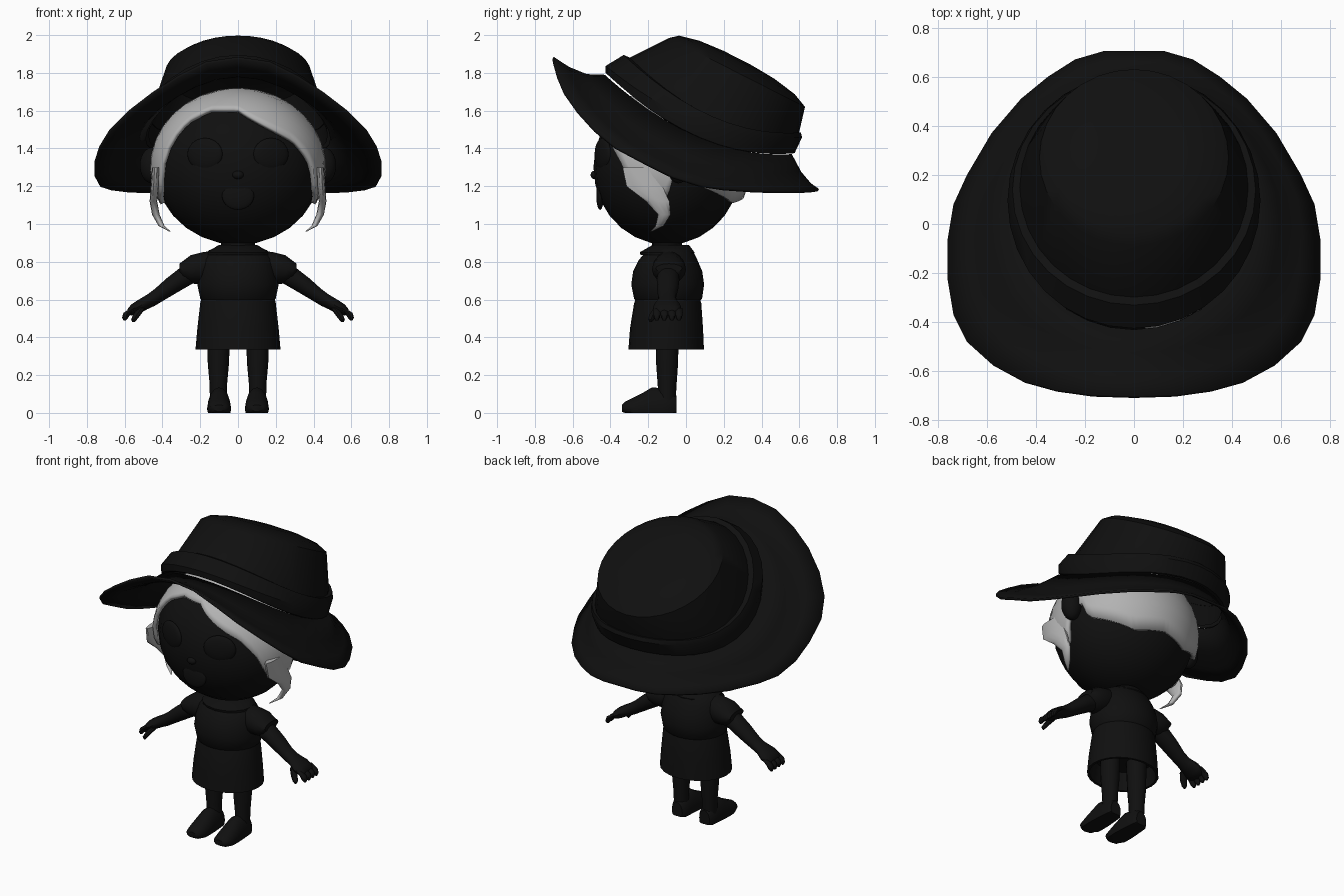
import bpy, bmesh, math
from mathutils import Matrix, Vector


def material(name, value):
    m = bpy.data.materials.new(name)
    m.diffuse_color = (value, value, value, 1)
    return m


DARK = material("matte black", 0.005)
HAIR = material("light grey", 0.45)


def finish(name, bm, mat, angle=40, thickness=0):
    bmesh.ops.recalc_face_normals(bm, faces=bm.faces)
    me = bpy.data.meshes.new(name)
    bm.to_mesh(me)
    bm.free()
    me.materials.append(mat)
    ob = bpy.data.objects.new(name, me)
    bpy.context.collection.objects.link(ob)
    bpy.ops.object.select_all(action='DESELECT')
    ob.select_set(True)
    bpy.context.view_layer.objects.active = ob
    bpy.ops.object.shade_smooth_by_angle(angle=math.radians(angle))
    if thickness:
        mod = ob.modifiers.new("thickness", 'SOLIDIFY')
        mod.thickness = thickness
        mod.offset = -1
    return ob


def skin(rings, caps=(True, True)):
    """Bridge closed rings of points into one surface."""
    bm = bmesh.new()
    vs = [[bm.verts.new(p) for p in r] for r in rings]
    n = len(vs[0])
    for a, b in zip(vs, vs[1:]):
        for i in range(n):
            j = (i + 1) % n
            bm.faces.new((a[i], a[j], b[j], b[i]))
    if caps[0]:
        bm.faces.new(vs[0])
    if caps[1]:
        bm.faces.new(vs[-1])
    return bm


def loft(name, sections, mat=DARK, axis='Z', n=16, floor=False, angle=40):
    """Sections are (x, y, z, radius a, radius b), square to the axis."""
    rings = []
    for x, y, z, a, b in sections:
        ring = []
        for i in range(n):
            t = math.tau * i / n
            u, v = a * math.cos(t), b * math.sin(t)
            p = {'Z': (x + u, y + v, z), 'X': (x, y + u, z + v),
                 'Y': (x + u, y, z + v)}[axis]
            ring.append((p[0], p[1], max(p[2], 0) if floor else p[2]))
        rings.append(ring)
    return finish(name, skin(rings), mat, angle)


def blob(name, loc, radii, turn=0, mat=DARK):
    bm = bmesh.new()
    bmesh.ops.create_uvsphere(bm, u_segments=24, v_segments=14, radius=1)
    m = Matrix.Translation(loc) @ Matrix.Rotation(turn, 4, 'Z') @ Matrix.Diagonal((*radii, 1))
    bmesh.ops.transform(bm, matrix=m, verts=bm.verts)
    return finish(name, bm, mat, 60)


# Head and face
blob("head", (0, -0.1, 1.3), (0.44, 0.39, 0.41))
for s in (1, -1):
    blob("eye", (s * 0.175, -0.44, 1.37), (0.1, 0.025, 0.085), s * 0.38)
    blob("ear", (s * 0.455, -0.04, 1.31), (0.065, 0.06, 0.095))
blob("nose", (0, -0.485, 1.26), (0.03, 0.02, 0.022))
blob("mouth", (0, -0.455, 1.15), (0.085, 0.02, 0.075))

# Hair: a dome whose lower edge follows the hairline, by angle from the front
SIDE = [(66, 1.18), (85, 1.10), (90, 1.12), (96, 1.3), (108, 1.3), (113, 1.2), (152, 1.11), (180, 1.14)]
RIGHT = [(0, 1.61), (20, 1.53), (43, 1.44), (55, 1.34)] + SIDE
LEFT = [(0, 1.61), (29, 1.61), (46, 1.55), (54, 1.45), (60, 1.32)] + SIDE


def hairline(deg):
    table = RIGHT if deg >= 0 else LEFT
    d = abs(deg)
    for (a, za), (b, zb) in zip(table, table[1:]):
        if d <= b:
            return za + (zb - za) * (d - a) / (b - a)
    return table[-1][1]


rings = []
for k in range(11):
    ring = []
    for i in range(90):
        deg = -180 + i * 4
        f = math.radians(deg)
        low = math.acos((hairline(deg) - 1.3) / 0.42)
        t = 0.05 + (low - 0.05) * k / 10
        ring.append((0.465 * math.sin(t) * math.sin(f),
                     -0.1 - 0.44 * math.sin(t) * math.cos(f), 1.3 + 0.42 * math.cos(t)))
    rings.append(ring)
finish("hair", skin(rings, (True, False)), HAIR, 50, 0.025)
for s in (1, -1):
    loft("side_lock", [(s * 0.435, -0.25, 1.3, 0.02, 0.09), (s * 0.44, -0.22, 1.2, 0.022, 0.1),
                       (s * 0.448, -0.15, 1.12, 0.02, 0.065), (s * 0.435, -0.115, 1.05, 0.02, 0.035),
                       (s * 0.405, -0.14, 0.99, 0.016, 0.022), (s * 0.36, -0.185, 0.96, 0.004, 0.004)],
         HAIR, n=10, angle=60)

# Hat crown and band: tilted rings that sag at the sides
N = 32


def hat_ring(yf, zf, yb, zb, half, sag):
    pts = []
    for i in range(N):
        t = math.tau * i / N
        c = math.cos(t)
        f = (1 - c) / 2
        pts.append((half * math.sin(t), yb + (yf - yb) * f,
                    zb + (zf - zb) * f - sag * math.sin(t) ** 2))
    return pts


base = hat_ring(-0.43, 1.79, 0.56, 1.37, 0.5, 0.12)
top = hat_ring(-0.09, 1.985, 0.63, 1.62, 0.385, 0)
centre = Vector((0, 0.27, 1.80))


def dome(scale, lift):
    return [centre.lerp(Vector(p), scale) + Vector((0, 0, lift)) for p in top]


crown = [hat_ring(-0.40, 1.79, 0.55, 1.38, 0.475, 0.12),
         hat_ring(-0.30, 1.88, 0.60, 1.49, 0.465, 0.12), top,
         dome(0.85, 0.04), dome(0.55, 0.068), dome(0.2, 0.08)]
finish("hat_crown", skin(crown, (False, True)), DARK, 35)
band = [hat_ring(-0.41, 1.79, 0.55, 1.38, 0.49, 0.13),
        hat_ring(-0.425, 1.80, 0.575, 1.375, 0.505, 0.13),
        hat_ring(-0.425, 1.837, 0.615, 1.46, 0.515, 0.12),
        hat_ring(-0.33, 1.895, 0.607, 1.485, 0.495, 0.12),
        hat_ring(-0.295, 1.88, 0.59, 1.485, 0.46, 0.12)]
finish("hat_band", skin(band, (False, False)), DARK, 35)

# Hat brim: upturned at the front, drooping at the sides and back
EDGE = [(0, 0.705, 1.185), (0.12, 0.705, 1.185), (0.24, 0.67, 1.18), (0.35, 0.60, 1.175),
        (0.46, 0.51, 1.175), (0.58, 0.37, 1.178), (0.68, 0.2, 1.19), (0.735, 0.08, 1.208),
        (0.76, -0.07, 1.255), (0.76, -0.22, 1.33), (0.735, -0.37, 1.41), (0.68, -0.48, 1.50),
        (0.58, -0.57, 1.60), (0.45, -0.64, 1.70), (0.32, -0.675, 1.785), (0.17, -0.695, 1.86),
        (0, -0.70, 1.885)]
edge = EDGE + [(-x, y, z) for x, y, z in EDGE[-2:0:-1]]


def between(f, drop):
    return [Vector(a).lerp(Vector(b), f) - Vector((0, 0, drop)) for a, b in zip(base, edge)]


finish("hat_brim", skin([base, between(0.35, 0.03), between(0.7, 0.025), edge], (False, False)),
       DARK, 50, 0.015)

# Neck, collar, shirt and skirt
loft("neck", [(0, -0.1, 0.82, 0.09, 0.08), (0, -0.1, 0.94, 0.09, 0.08)])
loft("collar", [(0, -0.1, 0.835, 0.165, 0.14), (0, -0.1, 0.85, 0.165, 0.145),
                (0, -0.08, 0.89, 0.10, 0.095)])
loft("shirt", [(0, -0.095, 0.59, 0.185, 0.165), (0, -0.095, 0.605, 0.2, 0.18),
               (0, -0.097, 0.68, 0.215, 0.193), (0, -0.097, 0.75, 0.205, 0.183),
               (0, -0.095, 0.81, 0.19, 0.155), (0, -0.085, 0.86, 0.155, 0.12),
               (0, -0.08, 0.88, 0.11, 0.095)], n=24)
loft("skirt", [(0, -0.095, 0.62, 0.19, 0.165), (0, -0.097, 0.58, 0.2, 0.178),
               (0, -0.103, 0.45, 0.215, 0.193), (0, -0.105, 0.335, 0.225, 0.2),
               (0, -0.105, 0.335, 0.21, 0.185), (0, -0.1, 0.45, 0.19, 0.17)], n=24)

for s in (1, -1):
    # Sleeves and arms
    loft("sleeve", [(s * 0.12, -0.09, 0.79, 0.07, 0.07), (s * 0.19, -0.09, 0.765, 0.088, 0.085),
                    (s * 0.25, -0.09, 0.76, 0.09, 0.075), (s * 0.29, -0.09, 0.755, 0.08, 0.05),
                    (s * 0.31, -0.09, 0.765, 0.07, 0.025)], axis='X')
    loft("arm", [(s * 0.22, -0.095, 0.75, 0.055, 0.055), (s * 0.31, -0.095, 0.705, 0.06, 0.062),
                 (s * 0.38, -0.097, 0.657, 0.056, 0.055), (s * 0.44, -0.1, 0.612, 0.048, 0.046),
                 (s * 0.48, -0.1, 0.588, 0.05, 0.04), (s * 0.53, -0.1, 0.56, 0.075, 0.038),
                 (s * 0.565, -0.1, 0.545, 0.07, 0.03), (s * 0.585, -0.1, 0.535, 0.05, 0.015)],
         axis='X', n=14)
    # Fingers and thumb
    for y in (-0.155, -0.115, -0.075, -0.038):
        loft("finger", [(s * 0.55, y, 0.555, 0.019, 0.02), (s * 0.585, y, 0.53, 0.021, 0.021),
                        (s * 0.597, y, 0.505, 0.017, 0.017), (s * 0.6, y, 0.49, 0.007, 0.008)], n=8)
    loft("thumb", [(s * 0.51, -0.145, 0.555, 0.022, 0.025), (s * 0.535, -0.175, 0.52, 0.02, 0.02),
                   (s * 0.55, -0.185, 0.495, 0.016, 0.016), (s * 0.553, -0.187, 0.48, 0.006, 0.006)], n=8)
    # Legs and shoes
    loft("leg", [(s * 0.104, -0.1, 0.05, 0.045, 0.045), (s * 0.104, -0.1, 0.15, 0.046, 0.05),
                 (s * 0.104, -0.1, 0.26, 0.056, 0.058), (s * 0.102, -0.1, 0.46, 0.062, 0.062)])
    loft("shoe", [(s * 0.1, -0.34, 0.025, 0.03, 0.018), (s * 0.1, -0.325, 0.025, 0.05, 0.033),
                  (s * 0.1, -0.28, 0.02, 0.062, 0.06), (s * 0.1, -0.23, 0.02, 0.064, 0.085),
                  (s * 0.1, -0.18, 0.02, 0.062, 0.115), (s * 0.1, -0.12, 0.02, 0.057, 0.11),
                  (s * 0.1, -0.07, 0.025, 0.052, 0.09), (s * 0.1, -0.05, 0.03, 0.038, 0.06)],
         axis='Y', floor=True)
